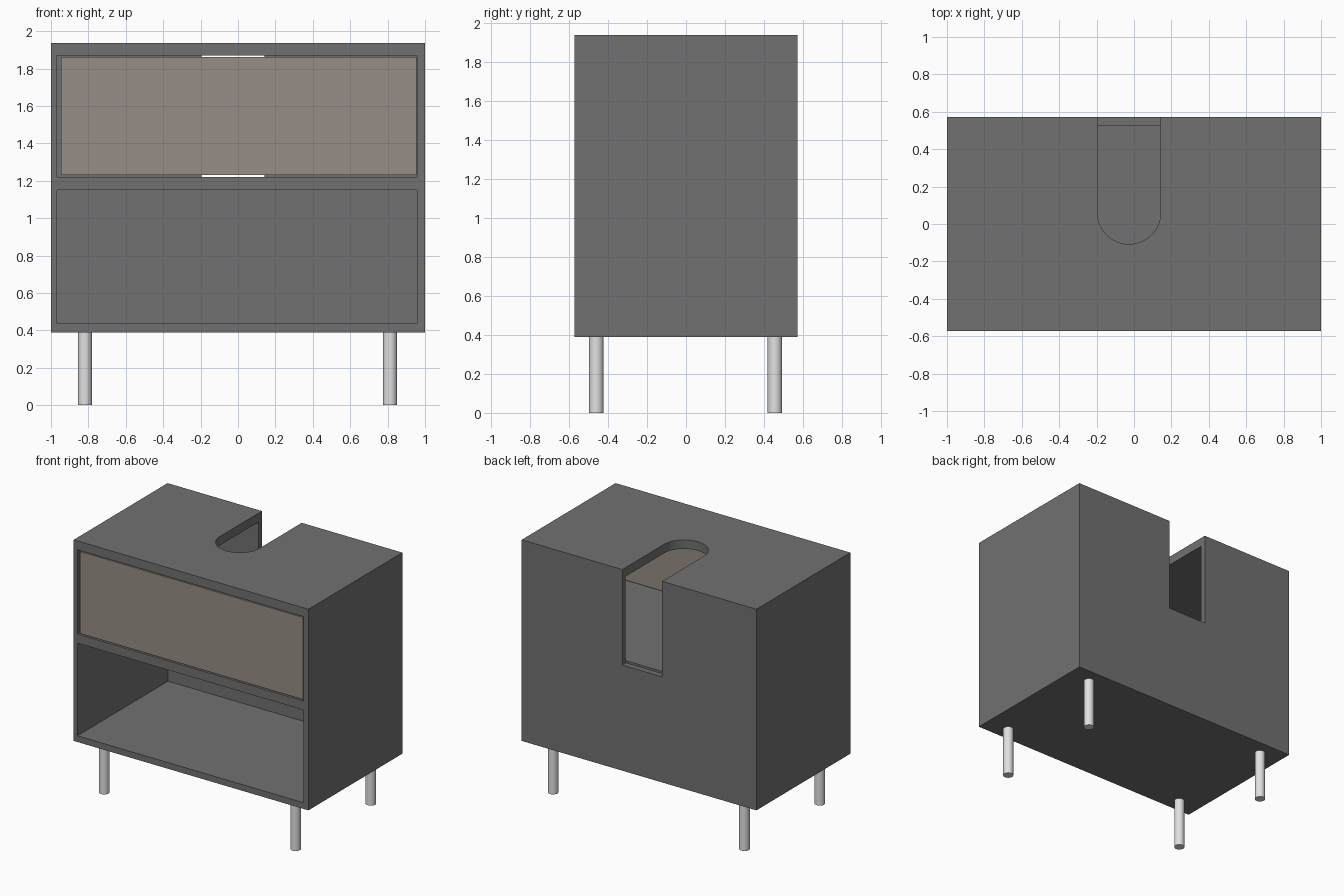
import bpy
import bmesh
import math

if "Cube" in bpy.data.objects:
    bpy.data.objects.remove(bpy.data.objects["Cube"])


def material(name, rgb):
    m = bpy.data.materials.new(name)
    m.diffuse_color = (*rgb, 1.0)
    m.use_nodes = True
    m.node_tree.nodes["Principled BSDF"].inputs["Base Color"].default_value = m.diffuse_color
    return m


GREY = material("dark grey", (0.165, 0.165, 0.165))
TAUPE = material("warm taupe", (0.31, 0.27, 0.24))
METAL = material("light metal", (0.75, 0.75, 0.75))


def prism(name, outline, z0, z1, mat):
    """Extrude a flat xy outline from z0 to z1."""
    bm = bmesh.new()
    face = bm.faces.new([bm.verts.new((x, y, z0)) for x, y in outline])
    ext = bmesh.ops.extrude_face_region(bm, geom=[face])
    verts = [g for g in ext["geom"] if isinstance(g, bmesh.types.BMVert)]
    bmesh.ops.translate(bm, verts=verts, vec=(0, 0, z1 - z0))
    bmesh.ops.recalc_face_normals(bm, faces=bm.faces)
    mesh = bpy.data.meshes.new(name)
    bm.to_mesh(mesh)
    bm.free()
    mesh.materials.append(mat)
    ob = bpy.data.objects.new(name, mesh)
    bpy.context.collection.objects.link(ob)
    return ob


def box(name, x0, x1, y0, y1, z0, z1, mat):
    return prism(name, [(x0, y0), (x1, y0), (x1, y1), (x0, y1)], z0, z1, mat)


def cut(target, cutter):
    cutter.hide_render = True
    mod = target.modifiers.new("cut", "BOOLEAN")
    mod.operation = "DIFFERENCE"
    mod.solver = "EXACT"
    mod.object = cutter
    bpy.context.view_layer.objects.active = target
    bpy.ops.object.modifier_apply(modifier=mod.name)
    bpy.data.objects.remove(cutter, do_unlink=True)


D = 0.571            # half depth
NX0, NX1 = -0.196, 0.143   # plumbing notch sides

# cabinet body with two open compartments
body = box("cabinet_body", -1, 1, -D, D, 0.389, 1.938, GREY)
for z0, z1 in ((1.22, 1.869), (0.437, 1.15)):
    cut(body, box("compartment_cutter", -0.968, 0.957, -0.8, 0.53, z0, z1, GREY))

# rounded notch through the top panel
r, cx, cy = (NX1 - NX0) / 2, (NX0 + NX1) / 2, 0.062
arc = [(cx + r * math.cos(math.pi + math.pi * i / 32),
        cy + r * math.sin(math.pi + math.pi * i / 32)) for i in range(33)]
cut(body, prism("top_notch_cutter", arc + [(NX1, 0.8), (NX0, 0.8)], 1.6, 2.2, GREY))

# slot down the back panel
cut(body, box("back_slot_cutter", NX0, NX1, 0.528, 0.8, 1.203, 2.2, GREY))

# drawer front
box("drawer_front", -0.947, 0.955, -D + 0.001, -0.542, 1.23, 1.861, TAUPE)

# four round legs
for xs, x in (("left", -0.818), ("right", 0.813)):
    for ys, y in (("front", -0.46), ("back", 0.456)):
        bpy.ops.mesh.primitive_cylinder_add(vertices=32, radius=0.037, depth=0.389,
                                            location=(x, y, 0.1945))
        leg = bpy.context.object
        leg.name = f"{ys}_{xs}_leg"
        leg.data.materials.append(METAL)
        bpy.ops.object.shade_smooth_by_angle(angle=math.radians(40))
